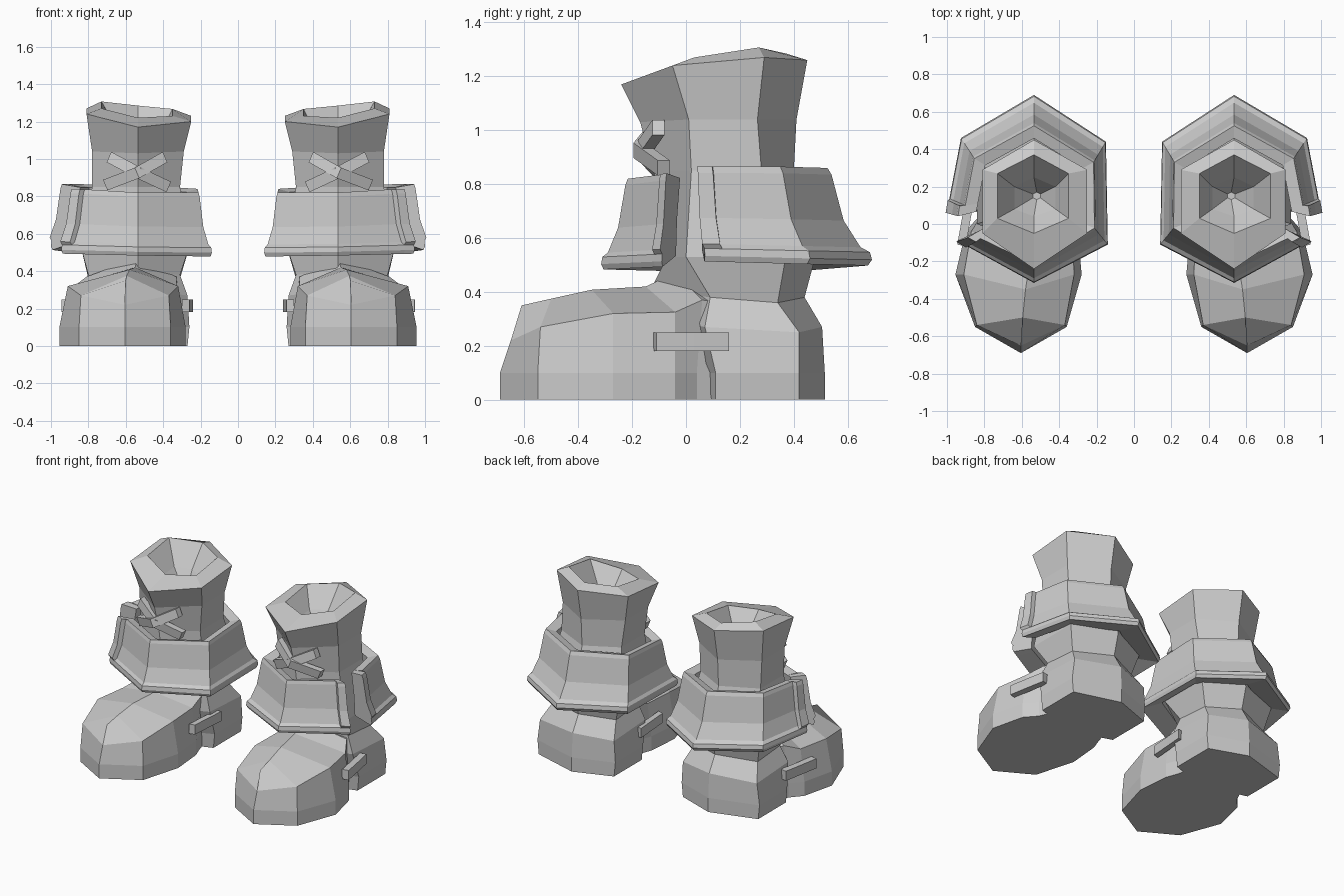
import bpy, bmesh
from mathutils import Vector

if "Cube" in bpy.data.objects:
    bpy.data.objects.remove(bpy.data.objects["Cube"])


def finish(name, bm):
    """Turn a half-pair bmesh into a mirrored object."""
    bmesh.ops.remove_doubles(bm, verts=bm.verts, dist=0.0005)
    bmesh.ops.recalc_face_normals(bm, faces=bm.faces)
    me = bpy.data.meshes.new(name)
    bm.to_mesh(me)
    bm.free()
    ob = bpy.data.objects.new(name, me)
    bpy.context.collection.objects.link(ob)
    m = ob.modifiers.new("pair", 'MIRROR')
    m.use_mirror_merge = False
    return ob


def loft(name, rings, caps=True):
    """Skin a list of equal-length closed rings."""
    bm = bmesh.new()
    vs = [[bm.verts.new(p) for p in r] for r in rings]
    n = len(rings[0])
    for a, b in zip(vs, vs[1:]):
        for i in range(n):
            j = (i + 1) % n
            bm.faces.new((a[i], a[j], b[j], b[i]))
    if caps:
        bm.faces.new(vs[0])
        bm.faces.new(vs[-1])
    return finish(name, bm)


def strip(name, pts, side, out):
    """Flat bar through pts; side = half width vector, out = thickness vector."""
    s, o = Vector(side), Vector(out)
    return loft(name, [[Vector(p) - s, Vector(p) + s, Vector(p) + s + o, Vector(p) - s + o] for p in pts])


def hexring(xi, xo, yback, yb, yf, yfront, zback, zb, zf, zfront, dzi=0.0, xc=0.535):
    """Six-sided ring: back, outer back, outer front, front, inner front, inner back."""
    return [(xc, yback, zback), (xo, yb, zb), (xo, yf, zf), (xc, yfront, zfront),
            (xi, yf, zf - dzi), (xi, yb, zb - dzi)]


# Heel and shaft with funnel-shaped opening
loft("shaft_and_heel", [
    hexring(.27, .86, .515, .42, .11, .02, 0, 0, 0, 0),
    hexring(.26, .87, .515, .42, .11, .0, .10, .10, .10, .10),
    hexring(.27, .85, .505, .42, .07, -.1, .27, .25, .27, .3),
    hexring(.31, .80, .44, .34, .09, -.13, .38, .36, .38, .41),
    hexring(.26, .84, .48, .37, .0, -.07, .53, .53, .53, .53),
    hexring(.31, .78, .40, .28, .02, -.12, .85, .85, .85, .85),
    hexring(.29, .78, .41, .265, .01, -.17, 1.04, 1.04, 1.04, 1.03),
    hexring(.25, .81, .45, .29, -.05, -.24, 1.26, 1.27, 1.24, 1.17, .04),
    hexring(.35, .73, .37, .27, .03, -.05, 1.285, 1.307, 1.27, 1.22, .04),
    hexring(.42, .64, .25, .20, .08, .04, 1.14, 1.15, 1.14, 1.12, .02),
    hexring(.50, .54, .17, .16, .14, .13, 1.02, 1.02, 1.02, 1.02, 0, .52),
])

# Front foot: y/x of bottom edge, shoulder edge, and top ridge
sections = [
    (-.69, .605, .605, -.65, .605, .605, .22, -.61, .60, .35),
    (-.55, .36, .85, -.54, .37, .84, .27, -.50, .595, .375),
    (-.27, .28, .955, -.27, .32, .91, .32, -.35, .58, .408),
    (-.04, .30, .90, -.04, .33, .87, .325, -.15, .55, .42),
    (.04, .33, .83, .06, .33, .81, .37, -.04, .54, .47),
    (.15, .36, .78, .15, .38, .76, .36, .15, .54, .40),
]
loft("foot", [[(xl, yb, 0), (xl, yb, .10), (sl, ys, zs), (xt, yt, zt),
               (sr, ys, zs), (xr, yb, .10), (xr, yb, 0)]
              for yb, xl, xr, ys, sl, sr, zs, yt, xt, zt in sections])

# Folded cuff: open ring, slit on the outer side, raised trim at hem and ends
centre = Vector((.535, .13))
stations = [  # top xy, bottom xy, top z, bottom z
    ((.87, -.06), (.945, -.09), .84, .50),
    ((.535, -.225), (.535, -.315), .82, .49),
    ((.205, -.03), (.14, -.11), .82, .485),
    ((.21, .34), (.15, .44), .84, .485),
    ((.535, .54), (.535, .69), .86, .505),
    ((.86, .36), (.925, .46), .865, .51),
    ((.92, .05), (1.0, .07), .865, .52),
]


def cuff_ring(top, bot, zt, zb, swell):
    top, bot, h = Vector(top), Vector(bot), zt - zb
    prof = [(-.1, 1), (0, .93), (.30, .45), (.72, .17), (.95, .12), (1, .04), (.9, -.02)]
    ring = []
    for i, (t, f) in enumerate(prof):
        p = top.lerp(bot, t)
        if i < 4:
            p = p + (p - centre).normalized() * swell
        ring.append((p.x, p.y, zb + h * f))
    for k, f in ((.88, 0.1), (.86, .5), (.80, .95)):
        p = centre.lerp(top, k)
        ring.append((p.x, p.y, zb + h * f))
    return ring


def mix(a, b, t):
    return (Vector(a[0]).lerp(Vector(b[0]), t), Vector(a[1]).lerp(Vector(b[1]), t),
            a[2] + (b[2] - a[2]) * t, a[3] + (b[3] - a[3]) * t)


first, last = mix(stations[0], stations[1], .13), mix(stations[-1], stations[-2], .17)
path = [(*stations[0], .03), (*first, .03), (*first, 0)]
path += [(*s, 0) for s in stations[1:-1]]
path += [(*last, 0), (*last, .03), (*stations[-1], .03)]
loft("cuff", [cuff_ring(*s) for s in path])

# Crossed laces bent over the front ridge of the shaft
strip("lace_upper", [(.37, -.07, .85), (.53, -.14, .925), (.69, -.08, 1.01)],
      (-.012, 0, .028), (0, -.045, 0))
strip("lace_lower", [(.39, -.08, 1.01), (.54, -.15, .925), (.71, -.06, .86)],
      (.012, 0, .028), (0, -.045, 0))

# Small side straps bridging foot and heel
strip("outer_strap", [(.90, -.12, .215), (.875, .02, .215), (.85, .15, .215)], (0, 0, .034), (.045, .01, 0))
strip("inner_strap", [(.30, -.12, .215), (.29, .02, .215), (.28, .15, .215)], (0, 0, .034), (-.04, .01, 0))
